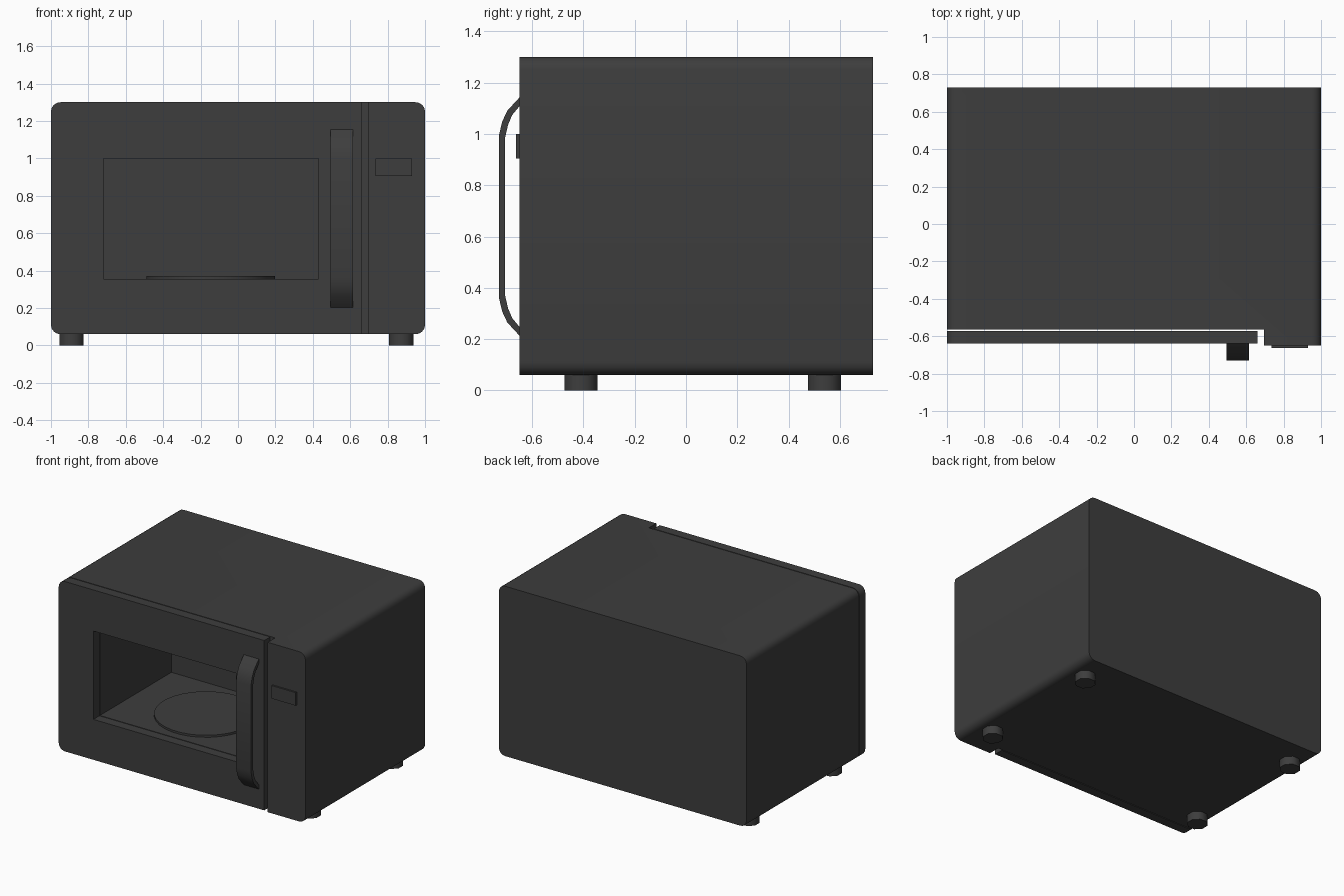
import bpy, bmesh, math

if "Cube" in bpy.data.objects:
    bpy.data.objects.remove(bpy.data.objects["Cube"])

# One charcoal colour covers the whole oven
charcoal = bpy.data.materials.new("charcoal")
charcoal.diffuse_color = (0.047, 0.047, 0.047, 1)
charcoal.use_nodes = True
charcoal.node_tree.nodes["Principled BSDF"].inputs["Base Color"].default_value = charcoal.diffuse_color


def finish(obj, angle=35):
    bpy.ops.object.select_all(action='DESELECT')
    obj.select_set(True)
    bpy.context.view_layer.objects.active = obj
    bpy.ops.object.shade_smooth_by_angle(angle=math.radians(angle))


def prism(name, points, offset):
    """Extrude a closed 3D polygon along an offset vector."""
    bm = bmesh.new()
    face = bm.faces.new([bm.verts.new(p) for p in points])
    ext = bmesh.ops.extrude_face_region(bm, geom=[face])
    verts = [g for g in ext["geom"] if isinstance(g, bmesh.types.BMVert)]
    bmesh.ops.translate(bm, verts=verts, vec=offset)
    bmesh.ops.recalc_face_normals(bm, faces=bm.faces)
    mesh = bpy.data.meshes.new(name)
    bm.to_mesh(mesh)
    bm.free()
    mesh.materials.append(charcoal)
    obj = bpy.data.objects.new(name, mesh)
    bpy.context.collection.objects.link(obj)
    return obj


def box(name, x0, x1, y0, y1, z0, z1):
    pts = [(x0, y0, z0), (x1, y0, z0), (x1, y0, z1), (x0, y0, z1)]
    return prism(name, pts, (0, y1 - y0, 0))


def rounded_block(name, y0, y1, r=0.05, steps=4):
    """Full-width shell with rounded edges running front to back."""
    pts = []
    corners = [(1 - r, 1.3 - r), (-1 + r, 1.3 - r), (-1 + r, 0.06 + r), (1 - r, 0.06 + r)]
    for q, (cx, cz) in enumerate(corners):
        for i in range(steps + 1):
            a = math.radians(90 * (q + i / steps))
            pts.append((cx + r * math.cos(a), y0, cz + r * math.sin(a)))
    return prism(name, pts, (0, y1 - y0, 0))


def cut(obj, *bounds):
    """Subtract a box and remove the cutter."""
    cutter = box("cutter", *bounds)
    cutter.hide_render = True
    mod = obj.modifiers.new("cut", 'BOOLEAN')
    mod.operation = 'DIFFERENCE'
    mod.solver = 'EXACT'
    mod.object = cutter
    bpy.context.view_layer.objects.active = obj
    bpy.ops.object.modifier_apply(modifier=mod.name)
    bpy.data.objects.remove(cutter)


# Body with door recess (leaving the control panel) and cooking cavity
body = rounded_block("body", -0.65, 0.73)
cut(body, -1.5, 0.695, -1.0, -0.565, -0.5, 2.0)
cut(body, -0.72, 0.43, -0.9, 0.26, 0.355, 1.0)
finish(body)

# Door frame with open window
door = rounded_block("door", -0.64, -0.571)
cut(door, 0.66, 1.5, -1.0, 0.0, -0.5, 2.0)
cut(door, -0.72, 0.43, -0.9, 0.0, 0.355, 1.0)
finish(door)

# Display plate on the control panel
finish(box("display", 0.735, 0.93, -0.663, -0.648, 0.905, 1.0))

# Handle: curved strap, mirrored about its middle height
mid = 0.678
outer = [(-0.64, 0.475), (-0.697, 0.413), (-0.717, 0.37), (-0.73, 0.315)]
inner = [(-0.705, 0.31), (-0.694, 0.358), (-0.678, 0.396), (-0.64, 0.442)]
half_out = [(0.495, y, mid + h) for y, h in outer]
half_in = [(0.495, y, mid + h) for y, h in inner]


def flip(pts):
    return [(x, y, 2 * mid - z) for x, y, z in reversed(pts)]


finish(prism("handle", half_out + flip(half_out) + flip(half_in) + half_in, (0.121, 0, 0)))


def cylinder(name, x, y, z0, z1, r, sides):
    pts = []
    for i in range(sides):
        a = 2 * math.pi * (i + 0.5) / sides
        pts.append((x + r * math.cos(a), y + r * math.sin(a), z0))
    return prism(name, pts, (0, 0, z1 - z0))


# Turntable plate inside the cavity
finish(cylinder("turntable", -0.145, -0.16, 0.35, 0.37, 0.345, 32))

# Four feet
for side, x in (("left", -0.89), ("right", 0.873)):
    for end, y in (("front", -0.41), ("back", 0.54)):
        finish(cylinder(f"{end}_{side}_foot", x, y, 0.0, 0.07, 0.07, 8), 50)
